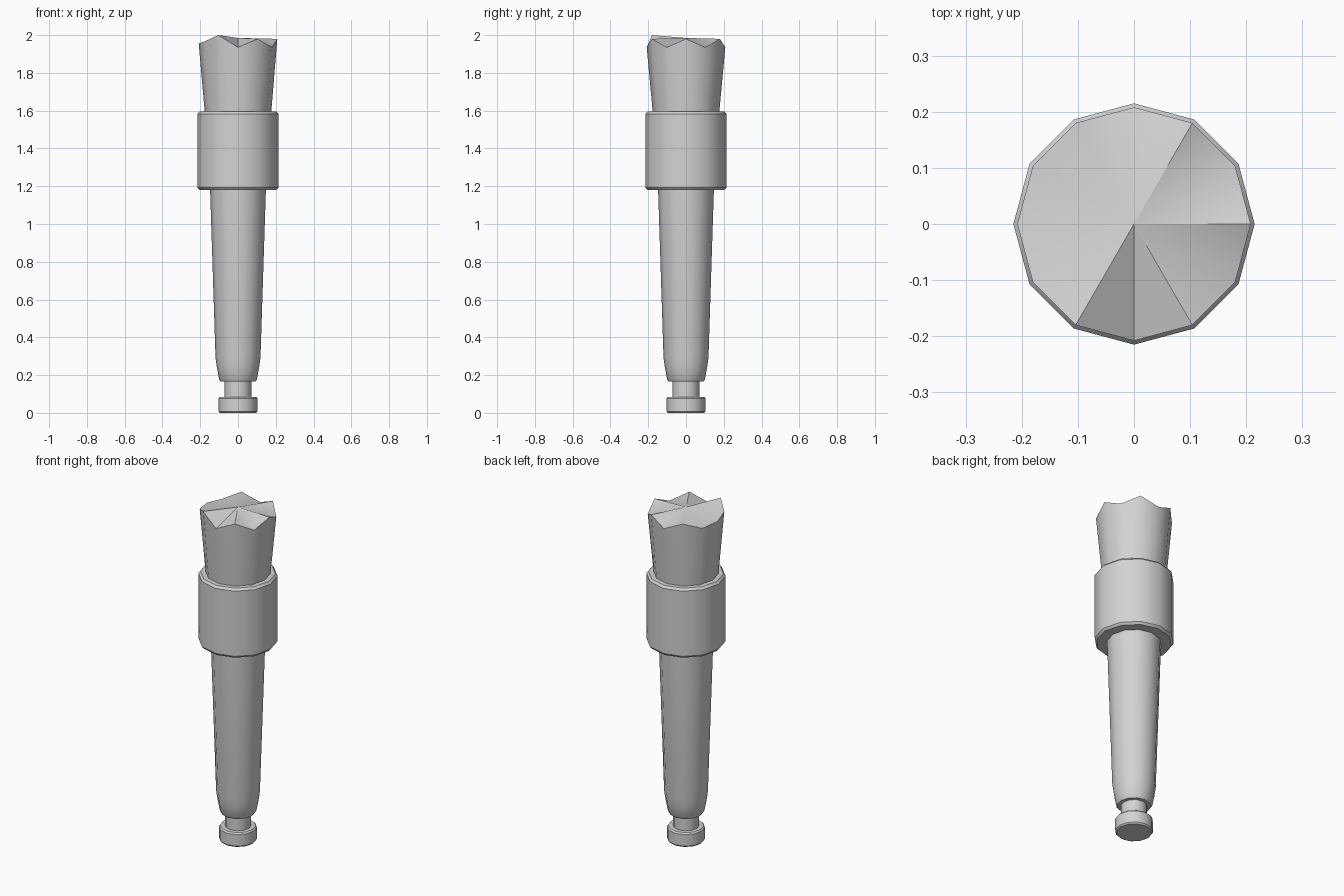
import bpy, bmesh
from math import cos, sin, radians, pi

SIDES = 12

cube = bpy.data.objects.get("Cube")
if cube:
    bpy.data.objects.remove(cube, do_unlink=True)

# One light grey for everything
grey = bpy.data.materials.new("light_grey")
grey.use_nodes = True
colour = (0.65, 0.65, 0.65, 1)
grey.diffuse_color = colour
grey.node_tree.nodes["Principled BSDF"].inputs["Base Color"].default_value = colour


def ring(bm, radius, heights):
    return [bm.verts.new((radius * cos(2 * pi * i / SIDES),
                          radius * sin(2 * pi * i / SIDES), z))
            for i, z in enumerate(heights)]


def bridge(bm, low, high):
    for i in range(SIDES):
        j = (i + 1) % SIDES
        bm.faces.new((low[i], low[j], high[j], high[i]))


def finish(bm, name, spokes=()):
    """Smooth shade, with sharp edges by angle and along chosen spokes."""
    bmesh.ops.recalc_face_normals(bm, faces=bm.faces)
    for face in bm.faces:
        face.smooth = True
    for edge in bm.edges:
        edge.smooth = edge.calc_face_angle(0) < radians(35)
    for edge, sharp in spokes:
        edge.smooth = not sharp
    mesh = bpy.data.meshes.new(name)
    bm.to_mesh(mesh)
    bm.free()
    mesh.materials.append(grey)
    obj = bpy.data.objects.new(name, mesh)
    bpy.context.collection.objects.link(obj)


def turned(name, profile):
    """Closed twelve-sided part from (radius, height) pairs, bottom to top."""
    bm = bmesh.new()
    rings = [ring(bm, r, [z] * SIDES) for r, z in profile]
    for low, high in zip(rings, rings[1:]):
        bridge(bm, low, high)
    bm.faces.new(rings[0][::-1])
    bm.faces.new(rings[-1])
    finish(bm, name)


turned("foot", [(0.096, 0), (0.103, 0.008), (0.103, 0.077), (0.096, 0.085)])
turned("neck", [(0.071, 0.08), (0.071, 0.17)])
turned("shaft", [(0.092, 0.165), (0.1, 0.178), (0.111, 0.235),
                 (0.119, 0.29), (0.148, 1.19)])
turned("collar", [(0.204, 1.18), (0.215, 1.193), (0.215, 1.582), (0.204, 1.595)])

# Flared head with a notched rim and a faceted top
PEAK, VALLEY = 1.98, 1.935
rim_heights = [PEAK, VALLEY] * (SIDES // 2)
rim_heights[5:9] = [1.945, 1.955, 1.965, 2.0]
bm = bmesh.new()
base = ring(bm, 0.175, [1.58] * SIDES)
rim = ring(bm, 0.208, rim_heights)
bridge(bm, base, rim)
bm.faces.new(base[::-1])
apex = bm.verts.new((0, 0, 1.985))
for i in range(SIDES):
    bm.faces.new((rim[i], rim[(i + 1) % SIDES], apex))
sharp_spokes = {0, 2, 8, 9, 10}
finish(bm, "notched_head",
       [(bm.edges.get((rim[i], apex)), i in sharp_spokes) for i in range(SIDES)])
